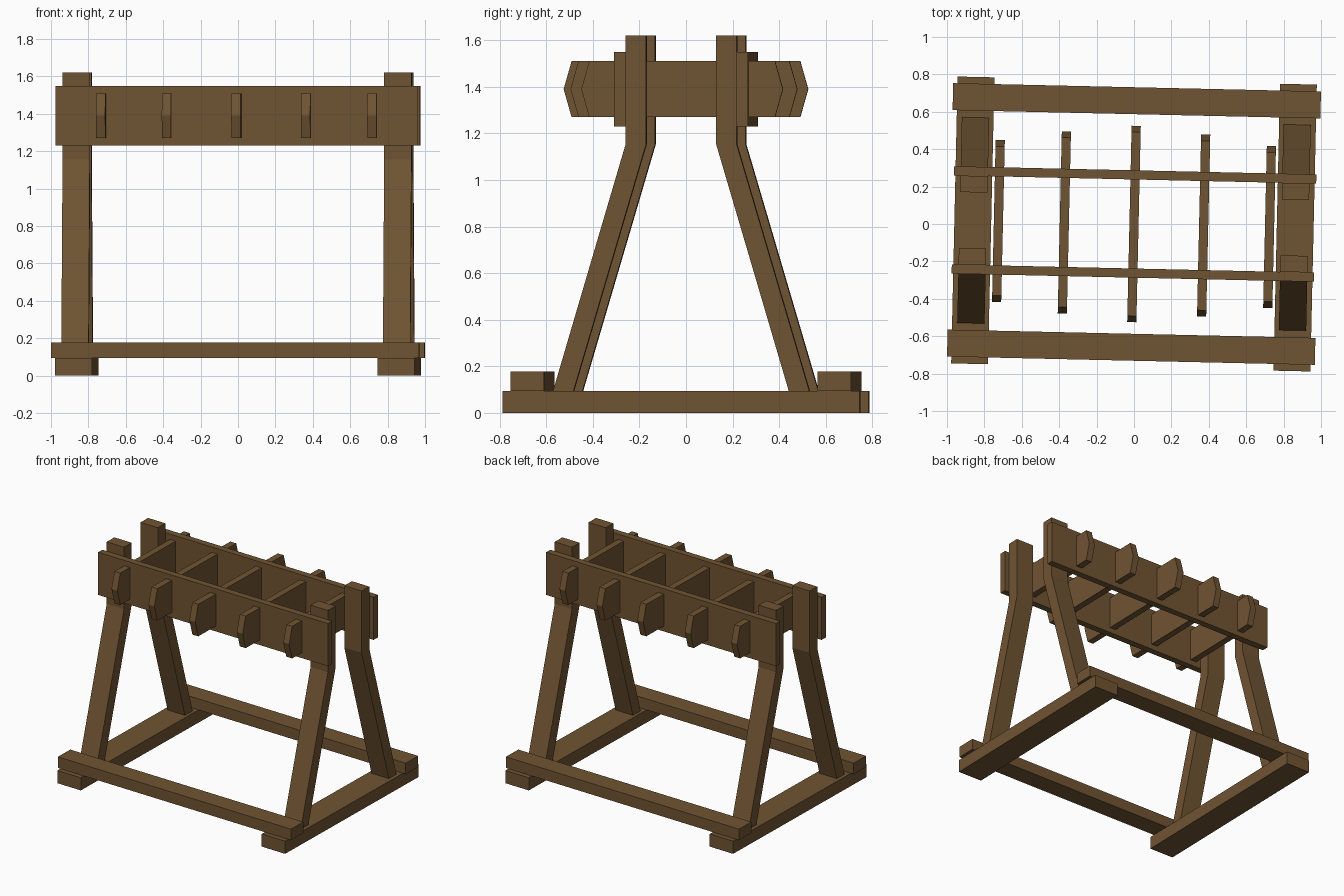
import bpy, bmesh
from mathutils import Matrix

if "Cube" in bpy.data.objects:
    bpy.data.objects.remove(bpy.data.objects["Cube"])

wood = bpy.data.materials.new("dark brown wood")
wood.diffuse_color = (0.162, 0.089, 0.033, 1)
wood.use_nodes = True
wood.node_tree.nodes["Principled BSDF"].inputs["Base Color"].default_value = wood.diffuse_color

# the whole rack is turned slightly about z
TURN = Matrix.Rotation(-0.0225, 4, 'Z')


def side_prism(name, profile, x, width):
    """Extrude a (y, z) profile along x, centred on x."""
    bm = bmesh.new()
    face = bm.faces.new([bm.verts.new((x - width / 2, y, z)) for y, z in profile])
    ext = bmesh.ops.extrude_face_region(bm, geom=[face])
    verts = [v for v in ext["geom"] if isinstance(v, bmesh.types.BMVert)]
    bmesh.ops.translate(bm, verts=verts, vec=(width, 0, 0))
    bmesh.ops.recalc_face_normals(bm, faces=bm.faces)
    bm.transform(TURN)
    me = bpy.data.meshes.new(name)
    bm.to_mesh(me)
    bm.free()
    me.materials.append(wood)
    ob = bpy.data.objects.new(name, me)
    bpy.context.collection.objects.link(ob)
    return ob


def box(name, x, width, y0, y1, z0, z1):
    return side_prism(name, [(y0, z0), (y1, z0), (y1, z1), (y0, z1)], x, width)


# bent leg profile, back side
LEG = [(0.462, 0.095), (0.55, 0.095), (0.238, 1.155), (0.238, 1.62),
       (0.15, 1.62), (0.15, 1.155)]

for sx, side in ((-1, "left"), (1, "right")):
    # ground skids
    box(side + "_foot_beam", sx * 0.862, 0.197, -0.767, 0.767, 0, 0.095)
    # bent legs, front and back
    for sy, end in ((-1, "front"), (1, "back")):
        side_prism(f"{end}_{side}_leg", [(sy * y, z) for y, z in LEG], sx * 0.86, 0.146)

for sy, end in ((-1, "front"), (1, "back")):
    # long base beams on the skids
    box(end + "_base_beam", 0, 1.967, *sorted((sy * 0.587, sy * 0.731)), 0.095, 0.178)
    # upper side planks
    box(end + "_side_plank", 0, 1.938, *sorted((sy * 0.238, sy * 0.287)), 1.23, 1.55)

# pointed cross slats through the planks, longest in the middle
for i, (x, h) in enumerate(((-0.725, 0.433), (-0.3725, 0.487), (0, 0.525),
                            (0.3725, 0.487), (0.725, 0.433))):
    t = h - 0.034
    side_prism(f"cross_slat_{i + 1}", [(-h, 1.39), (-t, 1.27), (t, 1.27),
                                       (h, 1.39), (t, 1.51), (-t, 1.51)], x, 0.049)
